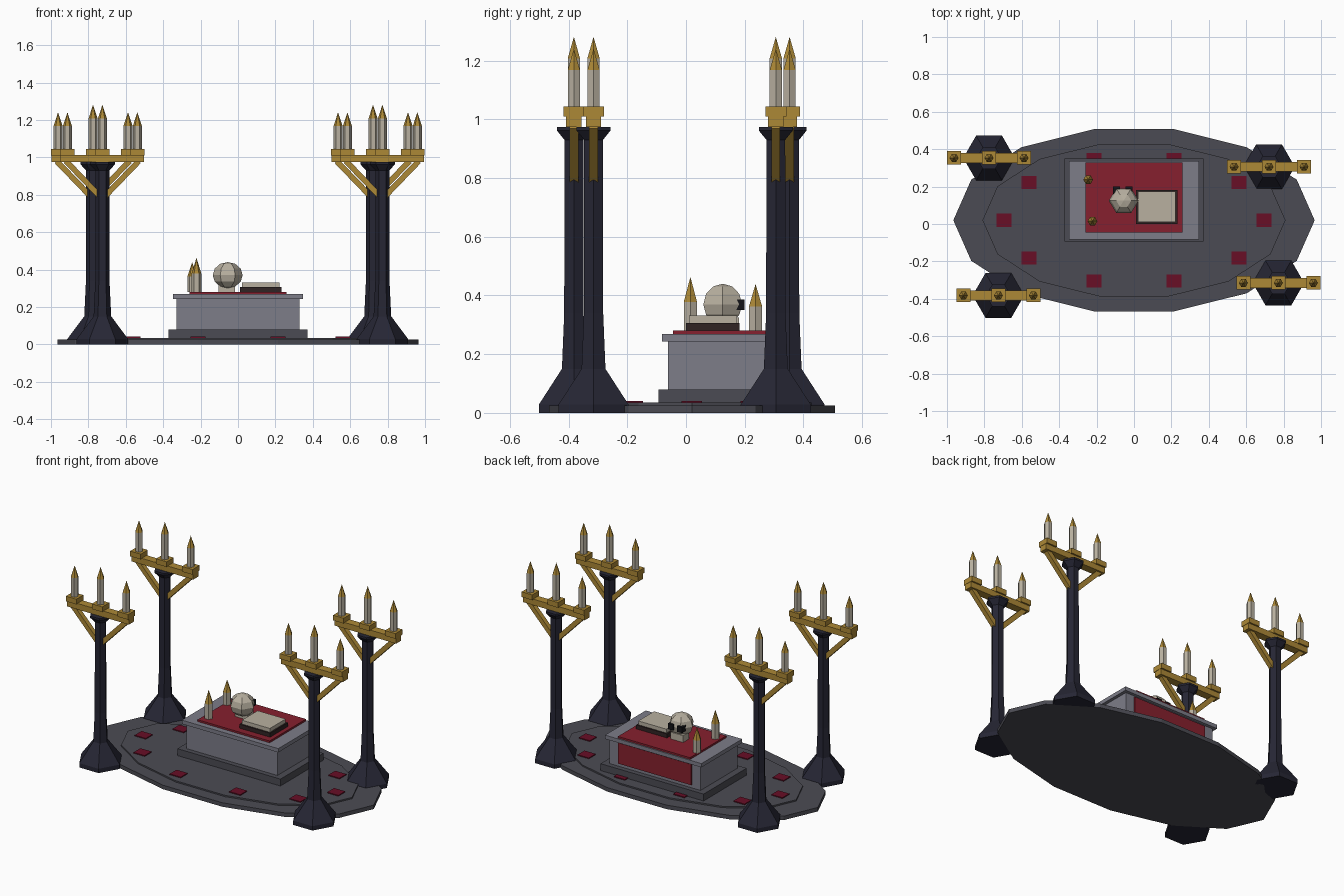
import bpy, bmesh
from math import cos, sin, pi, radians
from mathutils import Vector

if "Cube" in bpy.data.objects:
    bpy.data.objects.remove(bpy.data.objects["Cube"])


def material(name, rgb):
    m = bpy.data.materials.new(name)
    m.use_nodes = True
    lin = [(c / 255 / 12.92) if c < 11 else ((c / 255 + 0.055) / 1.055) ** 2.4 for c in rgb]
    m.diffuse_color = (*lin, 1)
    m.node_tree.nodes["Principled BSDF"].inputs["Base Color"].default_value = (*lin, 1)
    return m


DARK_STONE = material("dark stone", (75, 75, 83))
LIGHT_STONE = material("light stone", (125, 125, 137))
IRON = material("blue black iron", (38, 38, 52))
GOLD = material("gold", (172, 136, 54))
WAX = material("wax and bone", (184, 176, 160))
CLOTH = material("red cloth", (134, 32, 46))
TILE = material("crimson tile", (104, 14, 38))
LEATHER = material("dark leather", (48, 36, 36))
BLACK = material("black", (20, 20, 24))


def finish(name, bm, mat):
    bmesh.ops.recalc_face_normals(bm, faces=bm.faces)
    me = bpy.data.meshes.new(name)
    bm.to_mesh(me)
    bm.free()
    me.materials.append(mat)
    ob = bpy.data.objects.new(name, me)
    bpy.context.collection.objects.link(ob)
    return ob


def box(name, mat, x, y, z):
    """Box from (min, max) pairs."""
    bm = bmesh.new()
    bmesh.ops.create_cube(bm, size=1)
    for v in bm.verts:
        v.co = [a[0] + (c + 0.5) * (a[1] - a[0]) for a, c in zip((x, y, z), v.co)]
    return finish(name, bm, mat)


def block(name, mat, x, y, z, hx, hy):
    """Box centred on x, y with half sizes and a z range."""
    return box(name, mat, (x - hx, x + hx), (y - hy, y + hy), z)


def lathe(name, mat, x, y, profile, sides, squash=1.0):
    """Faceted turned shape from (radius, height) pairs."""
    bm = bmesh.new()
    rings = []
    for r, z in profile:
        if r == 0:
            rings.append([bm.verts.new((x, y, z))] * sides)
        else:
            rings.append([bm.verts.new((x + r * cos(2 * pi * i / sides),
                                        y + squash * r * sin(2 * pi * i / sides), z))
                          for i in range(sides)])
    for a, b in zip(rings, rings[1:]):
        for i in range(sides):
            j = (i + 1) % sides
            corners = list(dict.fromkeys((a[i], a[j], b[j], b[i])))
            bm.faces.new(corners)
    for ring, (r, z) in ((rings[0], profile[0]), (rings[-1], profile[-1])):
        if r:
            bm.faces.new(ring)
    return finish(name, bm, mat)


def candle(name, x, y, bottom, top, tip, r):
    lathe(name + "_wax", WAX, x, y, [(r, bottom), (r, top)], 6)
    lathe(name + "_flame", GOLD, x, y, [(r, top), (0, tip)], 6)


def brace(name, start, end, half):
    """Square bar between two points."""
    a, b = Vector(start), Vector(end)
    bm = bmesh.new()
    bmesh.ops.create_cube(bm, size=1)
    turn = (b - a).to_track_quat("Z", "Y")
    for v in bm.verts:
        v.co = (a + b) / 2 + turn @ Vector((v.co.x * 2 * half, v.co.y * 2 * half,
                                            v.co.z * (b - a).length))
    return finish(name, bm, GOLD)


# Stepped oval floor with a ring of tiles
MID = 0.02
lathe("floor_lower", DARK_STONE, 0, MID, [(0.966, 0), (0.966, 0.026)], 14, 0.517)
lathe("floor_upper", DARK_STONE, 0, MID, [(0.81, 0.026), (0.81, 0.035)], 14, 0.517)
for i in range(10):
    a = radians(36 * i)
    block(f"floor_tile_{i}", TILE, 0.695 * cos(a), MID + 0.342 * sin(a),
          (0.03, 0.041), 0.04, 0.035)

# Altar
AY = 0.128
block("altar_plinth", DARK_STONE, 0, AY, (0.03, 0.08), 0.372, 0.222)
block("altar_body", LIGHT_STONE, 0, AY, (0.08, 0.245), 0.328, 0.19)
block("altar_slab", LIGHT_STONE, 0, AY, (0.243, 0.268), 0.348, 0.21)
box("altar_cloth", CLOTH, (-0.26, 0.26), (-0.045, 0.33), (0.268, 0.28))
box("altar_back_panel", CLOTH, (-0.265, 0.265), (0.317, 0.325), (0.1, 0.235))

# Book
box("book_cover", LEATHER, (0.01, 0.232), (0.0, 0.182), (0.28, 0.306))
box("book_pages", WAX, (0.021, 0.223), (0.01, 0.173), (0.306, 0.331))

# Skull facing the back
SX, SY = -0.055, 0.125
skull = [(0.08 * sin(radians(t)), 0.37 - 0.07 * cos(radians(t))) for t in range(0, 181, 30)]
skull[0], skull[-1] = (0, skull[0][1]), (0, skull[-1][1])
lathe("skull_cranium", WAX, SX, SY, skull, 6, 0.95)
block("skull_jaw", WAX, SX - 0.005, 0.15, (0.28, 0.325), 0.045, 0.03)
for side in (-1, 1):
    block(f"skull_eye_{side}", BLACK, SX - 0.005 + side * 0.033, 0.18, (0.35, 0.387), 0.018, 0.02)

# Altar candles
candle("altar_candle_front", -0.222, 0.015, 0.28, 0.378, 0.463, 0.026)
candle("altar_candle_back", -0.245, 0.237, 0.28, 0.362, 0.439, 0.026)

# Four standing candelabra
COLUMN = [(0.138, 0), (0.138, 0.028), (0.047, 0.15), (0.038, 0.34),
          (0.037, 0.93), (0.067, 0.962), (0.067, 0.974)]
STANDS = {"back_right": (-0.775, 0.353), "back_left": (0.722, 0.306),
          "front_right": (-0.725, -0.382), "front_left": (0.772, -0.315)}
for place, (x, y) in STANDS.items():
    lathe(place + "_column", IRON, x, y, COLUMN, 6)
    block(place + "_beam", GOLD, x, y, (0.974, 1.013), 0.223, 0.026)
    for n in (-1, 0, 1):
        cx = x + n * 0.187
        lift = 0 if n else 0.04
        block(f"{place}_cup_{n}", GOLD, cx, y, (1.01, 1.044), 0.038, 0.036)
        candle(f"{place}_candle_{n}", cx, y, 1.044, 1.168 + lift, 1.241 + lift, 0.024)
        if n:
            brace(f"{place}_brace_{n}", (x + n * 0.195, y, 0.98), (x + n * 0.012, y, 0.79), 0.015)
